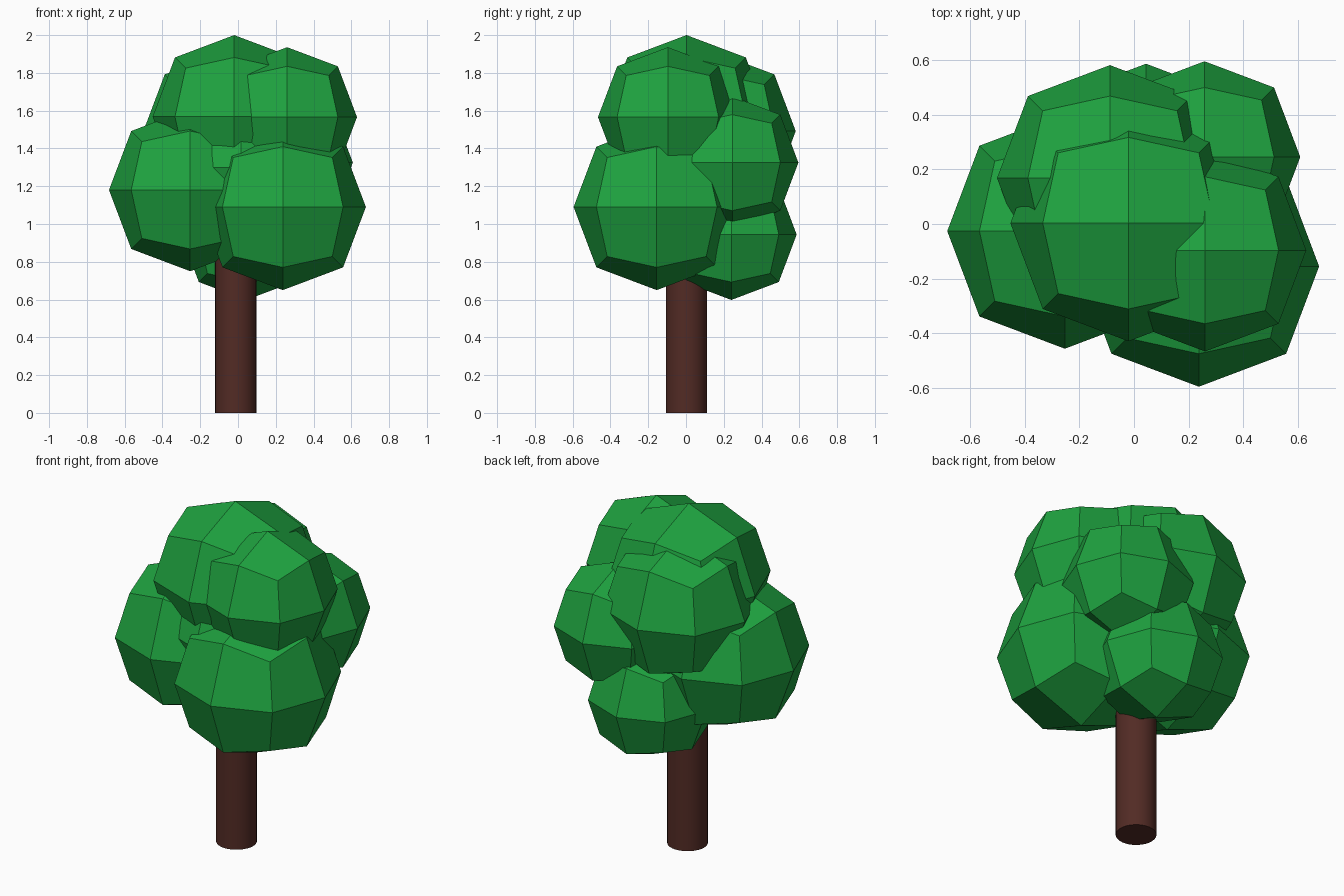
import bpy

if "Cube" in bpy.data.objects:
    bpy.data.objects.remove(bpy.data.objects["Cube"])


def material(name, rgb):
    m = bpy.data.materials.new(name)
    m.diffuse_color = (*rgb, 1)
    m.use_nodes = True
    m.node_tree.nodes["Principled BSDF"].inputs["Base Color"].default_value = m.diffuse_color
    return m


green = material("leaf_green", (0.013, 0.36, 0.05))
brown = material("bark_brown", (0.085, 0.024, 0.018))

# Trunk: smooth-sided cylinder running up into the foliage
TRUNK_TOP = 1.1
bpy.ops.mesh.primitive_cylinder_add(vertices=32, radius=0.109, depth=TRUNK_TOP,
                                    location=(-0.012, 0.003, TRUNK_TOP / 2))
trunk = bpy.context.object
trunk.name = "trunk"
trunk.data.materials.append(brown)
bpy.ops.object.shade_smooth_by_angle()

# Foliage clumps: cubes rounded by one subdivision level, kept flat-shaded
# (name, centre, radius)
clumps = [
    ("foliage_front_low", (0.237, -0.155, 1.09), 0.44),
    ("foliage_left", (-0.253, -0.026, 1.18), 0.43),
    ("foliage_top", (-0.02, 0.003, 1.568), 0.432),
    ("foliage_front_high", (0.26, -0.096, 1.566), 0.37),
    ("foliage_back_high", (-0.088, 0.168, 1.492), 0.413),
    ("foliage_back_right", (0.258, 0.245, 1.325), 0.35),
    ("foliage_back_low", (0.044, 0.24, 0.944), 0.346),
    ("foliage_core", (0.016, 0.0, 1.3), 0.42),
]
ROUNDING = 0.8395  # face centre of a subdivided cube relative to its half size
for name, centre, radius in clumps:
    bpy.ops.mesh.primitive_cube_add(size=2 * radius / ROUNDING, location=centre)
    clump = bpy.context.object
    clump.name = name
    clump.data.materials.append(green)
    sub = clump.modifiers.new("round", 'SUBSURF')
    sub.levels = sub.render_levels = 1
    sub.use_limit_surface = True
    bpy.ops.object.modifier_apply(modifier=sub.name)
    bpy.ops.object.shade_flat()
